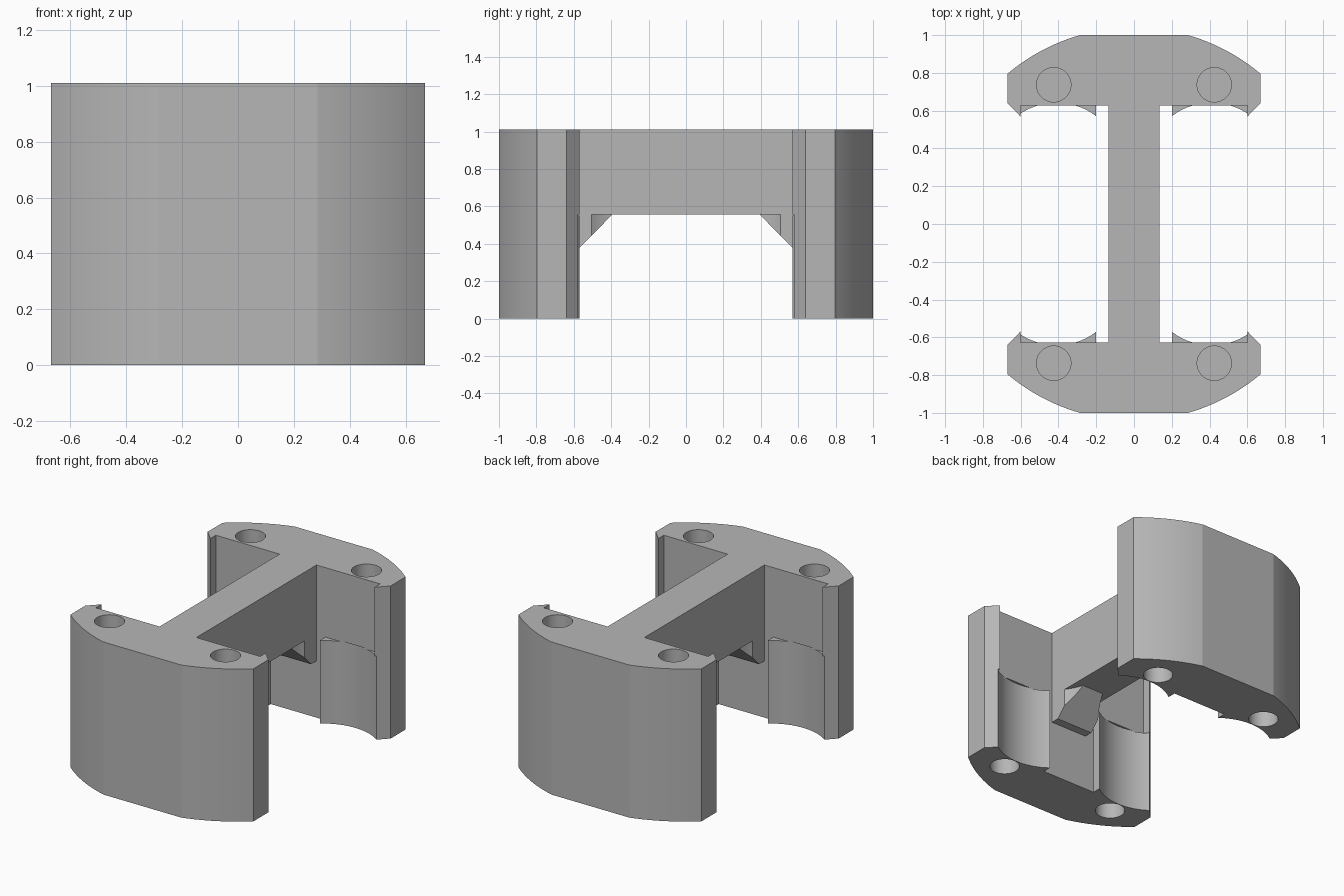
import bpy, bmesh, math
from mathutils import Matrix

old = bpy.data.objects.get("Cube")
if old:
    bpy.data.objects.remove(old, do_unlink=True)

HEIGHT = 1.01
STEP = 0.555       # underside of the web and top of the round pockets
INNER = 0.628      # inner wall of each jaw

grey = bpy.data.materials.new("plain grey")
grey.use_nodes = True
colour = (0.47, 0.47, 0.47, 1)
grey.diffuse_color = colour
grey.node_tree.nodes["Principled BSDF"].inputs["Base Color"].default_value = colour


def prism(name, points, direction):
    """Extrude a closed 3D outline along a direction."""
    bm = bmesh.new()
    face = bm.faces.new([bm.verts.new(p) for p in points])
    ext = bmesh.ops.extrude_face_region(bm, geom=[face])
    moved = [v for v in ext["geom"] if isinstance(v, bmesh.types.BMVert)]
    bmesh.ops.translate(bm, verts=moved, vec=direction)
    bmesh.ops.recalc_face_normals(bm, faces=bm.faces)
    mesh = bpy.data.meshes.new(name)
    bm.to_mesh(mesh)
    bm.free()
    mesh.materials.append(grey)
    obj = bpy.data.objects.new(name, mesh)
    bpy.context.collection.objects.link(obj)
    return obj


def upright(name, outline, low, high):
    return prism(name, [(x, y, low) for x, y in outline], (0, 0, high - low))


def cylinder(name, x, y, radius, low, high, sides):
    ring = [math.tau * (i + 0.5) / sides for i in range(sides)]
    return upright(name, [(x + radius * math.cos(a), y + radius * math.sin(a))
                          for a in ring], low, high)


def combine(target, tool, operation):
    """Apply one boolean and discard the tool."""
    tool.hide_render = True
    bpy.ops.object.select_all(action="DESELECT")
    bpy.context.view_layer.objects.active = target
    target.select_set(True)
    mod = target.modifiers.new("cut", "BOOLEAN")
    mod.operation, mod.solver, mod.object = operation, "EXACT", tool
    bpy.ops.object.modifier_apply(modifier=mod.name)
    bpy.data.objects.remove(tool, do_unlink=True)


def cut_pocket(target, side, end):
    combine(target, cylinder("pocket_cutter", side * 0.41, end * 0.297, 0.345,
                             -0.1, STEP, 96), "DIFFERENCE")


# Jaw outline: flat front, rounded shoulders, pointed inner corners
start, stop = math.asin(0.285 / 1.04), math.asin(0.67 / 1.04)
half = []
for i in range(13):
    a = start + (stop - start) * i / 12
    half.append((1.04 * math.sin(a), -1.04 * math.cos(a)))
half += [(0.67, -0.64), (0.602, -0.57), (0.602, -INNER)]
outline = half + [(-x, y) for x, y in reversed(half)]

front_jaw = upright("front_jaw", outline, 0, HEIGHT)
for side in (-1, 1):
    # Low lip, then the round pocket that hollows it
    lip = [(side * 0.2, -0.7), (side * 0.61, -0.7), (side * 0.61, -0.55), (side * 0.2, -0.55)]
    combine(front_jaw, upright("lip", lip, 0, 0.55), "UNION")
    cut_pocket(front_jaw, side, -1)
    # Blind screw holes from the top and the bottom
    for low, high in ((-0.1, 0.4), (0.61, 1.1)):
        combine(front_jaw, cylinder("hole_cutter", side * 0.425, -0.737, 0.091,
                                    low, high, 48), "DIFFERENCE")

# Back jaw is the front one turned half way round
back_jaw = front_jaw.copy()
back_jaw.data = front_jaw.data.copy()
back_jaw.name = "back_jaw"
back_jaw.data.transform(Matrix.Rotation(math.pi, 4, "Z"))
bpy.context.collection.objects.link(back_jaw)

# Web with sloped braces under both ends, hollowed by the same pockets
edge = [(-INNER, HEIGHT), (-INNER, 0.375), (-0.572, 0.375), (-0.395, STEP)]
edge += [(-y, z) for y, z in reversed(edge)]
web = prism("web", [(-0.135, y, z) for y, z in edge], (0.27, 0, 0))
for side in (-1, 1):
    for end in (-1, 1):
        cut_pocket(web, side, end)

# Smooth curved walls, keep edges sharp
bpy.ops.object.select_all(action="DESELECT")
for obj in (front_jaw, back_jaw, web):
    obj.select_set(True)
    bpy.context.view_layer.objects.active = obj
bpy.ops.object.shade_smooth_by_angle(angle=math.radians(12))
